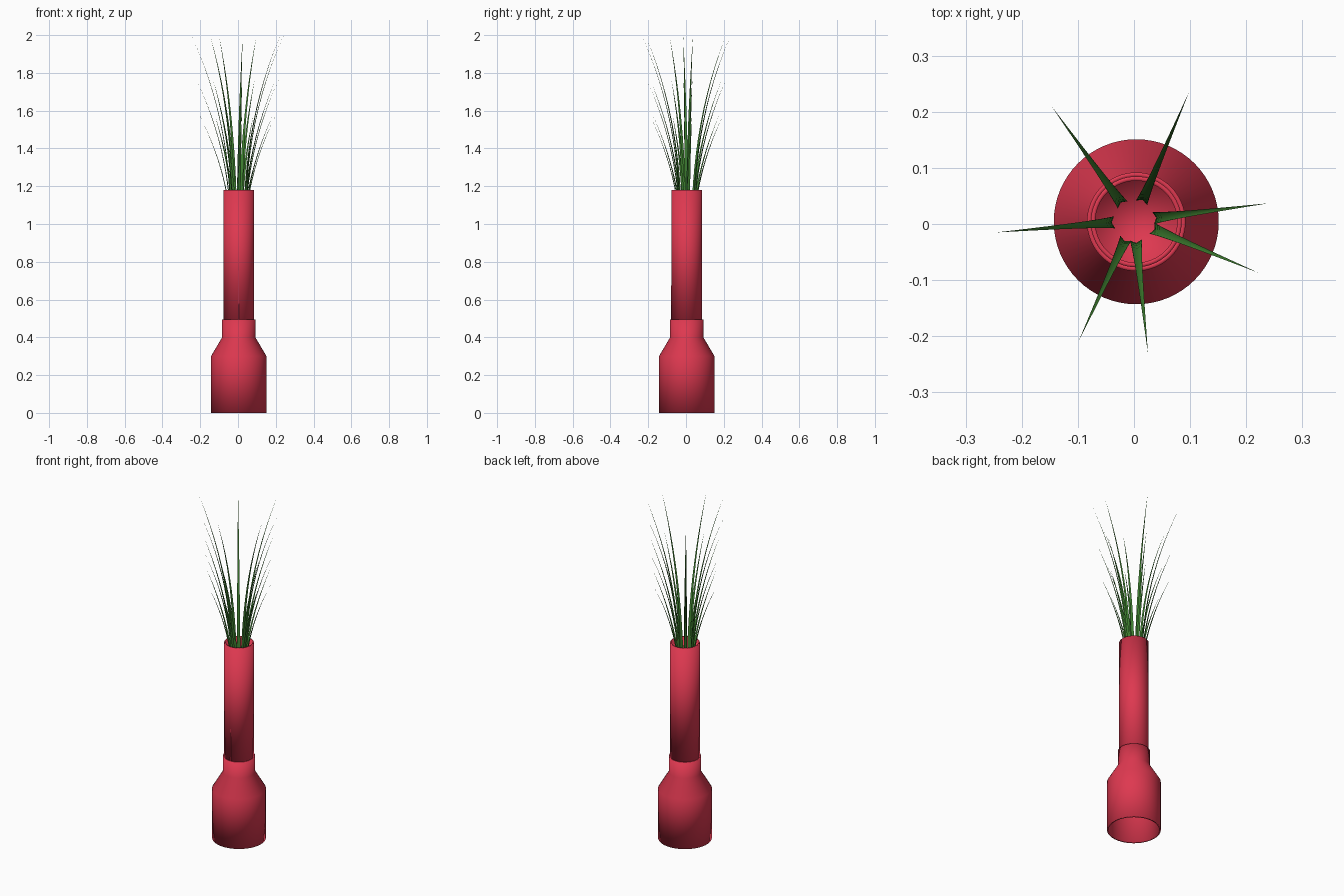
import bpy
import math
from mathutils import Vector

cube = bpy.data.objects.get("Cube")
if cube:
    bpy.data.objects.remove(cube, do_unlink=True)

CENTRE = Vector((0.004, 0.004, 0))
SIDES = 64


def make_material(name, colour):
    mat = bpy.data.materials.new(name)
    mat.use_nodes = True
    mat.diffuse_color = colour
    bsdf = next(n for n in mat.node_tree.nodes if n.type == "BSDF_PRINCIPLED")
    bsdf.inputs["Base Color"].default_value = colour
    return mat


RED = make_material("glazed red", (0.73, 0.04, 0.08, 1))
GREEN = make_material("grass green", (0.05, 0.22, 0.03, 1))


def make_object(name, verts, faces, mat):
    mesh = bpy.data.meshes.new(name)
    mesh.from_pydata(verts, [], faces)
    mesh.materials.append(mat)
    mesh.shade_smooth()
    obj = bpy.data.objects.new(name, mesh)
    bpy.context.collection.objects.link(obj)
    return obj


def lathe(name, profile, closed):
    """Revolve (radius, height) points; an open profile gets flat end caps."""
    n = len(profile)
    verts = []
    for r, z in profile:
        for s in range(SIDES):
            a = math.tau * s / SIDES
            verts.append(CENTRE + Vector((r * math.cos(a), r * math.sin(a), z)))
    faces = []
    for i in range(n if closed else n - 1):
        for s in range(SIDES):
            t, j = (s + 1) % SIDES, (i + 1) % n
            faces.append((i * SIDES + s, i * SIDES + t, j * SIDES + t, j * SIDES + s))
    if not closed:
        faces.append(tuple(reversed(range(SIDES))))
        faces.append(tuple(range((n - 1) * SIDES, n * SIDES)))
    return make_object(name, verts, faces, RED)


# Hollow base: body, sloped shoulder and neck
lathe("vase_base", [(0.147, 0), (0.147, 0.3), (0.088, 0.4), (0.088, 0.495),
                    (0.08, 0.495), (0.08, 0.4), (0.138, 0.3), (0.138, 0)], True)

# Tall tube with an inner floor
lathe("vase_tube", [(0.081, 0.47), (0.081, 1.18), (0.073, 1.18), (0.073, 0.49)], False)

# Fine seam up the front of the tube
y = CENTRE.y - 0.081
make_object("tube_seam",
            [(0.002, y, 0.495), (0.004, y - 0.002, 0.495), (0.006, y, 0.495), (0.005, y, 0.89)],
            [(0, 1, 3), (1, 2, 3)], RED)

# Grass: seven directions, three heights, each blade folded along its middle
TIPS = [(-0.147, 0.21), (0.098, 0.235), (0.24, 0.037), (0.222, -0.087),
        (0.025, -0.232), (-0.1, -0.212), (-0.245, -0.015)]
TIERS = [("short", 1.575, 0.83, 2.0), ("middle", 1.765, 0.9, 2.2), ("tall", 1.995, 1.0, 2.4)]
ROOT_Z, ROOT_R, STEPS = 0.92, 0.04, 14
ROOT = Vector((0, 0.006, 0))

for tier, top, reach, bend in TIERS:
    for k, tip in enumerate(TIPS):
        out = Vector((*tip, 0)) - ROOT
        length = out.length * reach
        out.normalize()
        side = Vector((-out.y, out.x, 0))
        verts, faces = [], []
        for i in range(STEPS):
            t = i / STEPS
            r = ROOT_R + (length - ROOT_R) * t ** bend
            mid = ROOT + out * r + Vector((0, 0, ROOT_Z + (top - ROOT_Z) * t))
            half = 0.011 * (1 - t ** 1.4)
            verts += [mid - side * half - out * half * 0.5, mid,
                      mid + side * half - out * half * 0.5]
            if i:
                a, b = 3 * i - 3, 3 * i
                faces += [(a, a + 1, b + 1, b), (a + 1, a + 2, b + 2, b + 1)]
        verts.append(ROOT + out * length + Vector((0, 0, top)))
        e = len(verts) - 1
        faces += [(e - 3, e - 2, e), (e - 2, e - 1, e)]
        make_object(f"{tier}_grass_blade_{k + 1}", verts, faces, GREEN)
